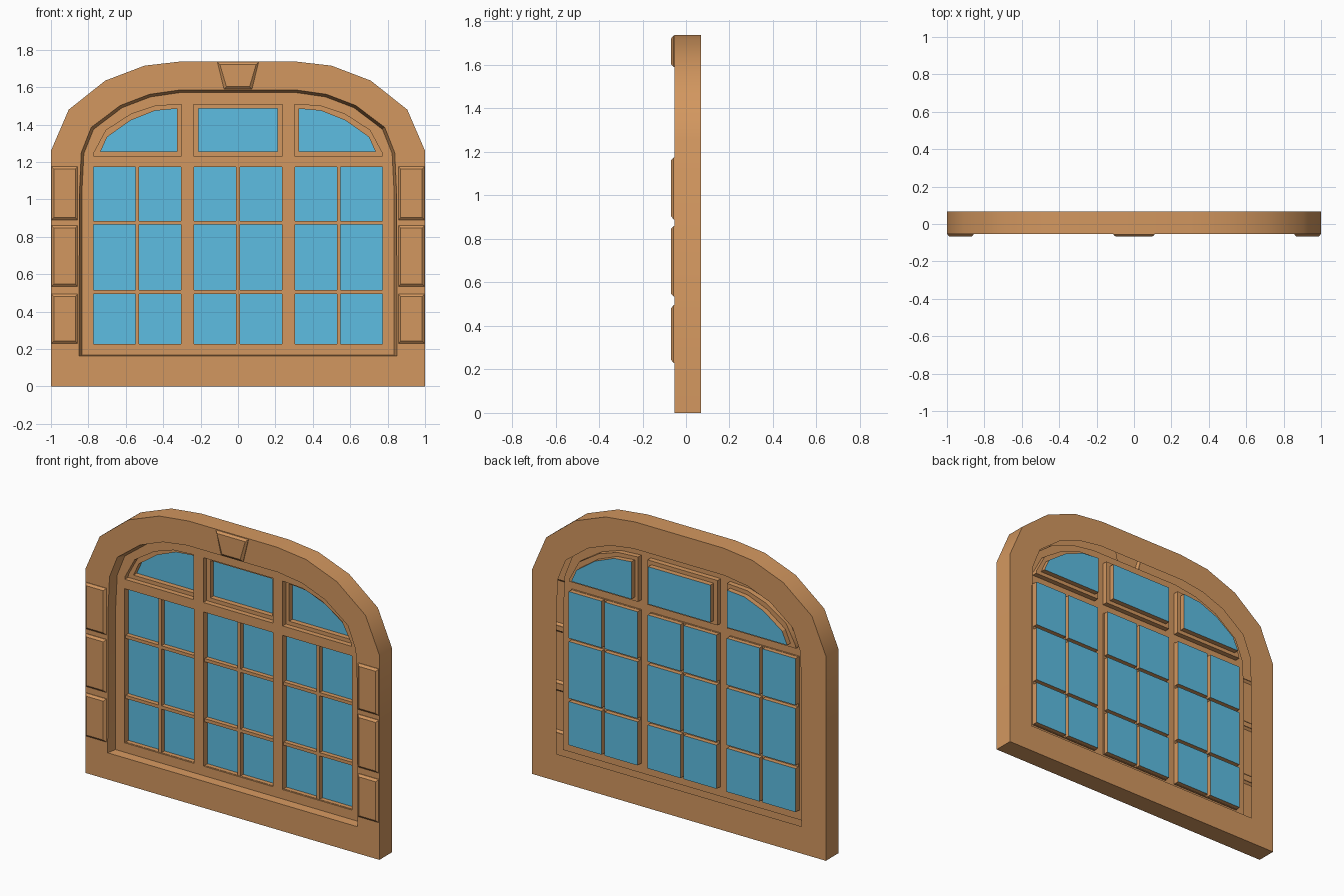
import bpy, bmesh, math

if "Cube" in bpy.data.objects:
    bpy.data.objects.remove(bpy.data.objects["Cube"], do_unlink=True)


def material(name, rgb):
    m = bpy.data.materials.new(name)
    m.use_nodes = True
    m.diffuse_color = (*rgb, 1)
    m.node_tree.nodes["Principled BSDF"].inputs["Base Color"].default_value = (*rgb, 1)
    return m


STONE = material("warm_tan", (0.65, 0.31, 0.115))
GLASS = material("sky_blue", (0.11, 0.51, 0.76))

# Depth levels, front to back
RAISED, FRONT, SHEET, BACK = -0.068, -0.053, 0.002, 0.068
LOWER_LEDGE, LOWER_PANE = 0.01, 0.038
UPPER_LEDGE, UPPER_PANE = 0.034, 0.066


def fill(bm, y, outline, holes=()):
    """Flat face at depth y, with optional holes."""
    edges = []
    for pts in (outline, *holes):
        vs = [bm.verts.new((x, y, z)) for x, z in pts]
        edges += [bm.edges.new((vs[i - 1], vs[i])) for i in range(len(vs))]
    bmesh.ops.triangle_fill(bm, edges=edges, use_beauty=True, normal=(0, -1, 0))


def band(bm, a, ya, b, yb):
    """Wall of quads joining outline a to outline b."""
    va = [bm.verts.new((x, ya, z)) for x, z in a]
    vb = [bm.verts.new((x, yb, z)) for x, z in b]
    for i in range(len(a)):
        bm.faces.new((va[i - 1], va[i], vb[i], vb[i - 1]))


def finish(bm, name, mat):
    bmesh.ops.remove_doubles(bm, verts=bm.verts[:], dist=0.0002)
    bmesh.ops.recalc_face_normals(bm, faces=bm.faces[:])
    # Front-facing sheets must look towards the front
    foremost = min(bm.faces, key=lambda f: f.calc_center_median().y - abs(f.normal.y))
    if foremost.normal.y > 0:
        bmesh.ops.reverse_faces(bm, faces=bm.faces[:])
    me = bpy.data.meshes.new(name)
    bm.to_mesh(me)
    bm.free()
    me.materials.append(mat)
    ob = bpy.data.objects.new(name, me)
    bpy.context.collection.objects.link(ob)
    bpy.ops.object.select_all(action='DESELECT')
    ob.select_set(True)
    bpy.context.view_layer.objects.active = ob
    bpy.ops.object.shade_smooth_by_angle(angle=math.radians(30))


def mirrored(half):
    """Close a right-hand half outline with its mirror image."""
    return half + [(-x, z) for x, z in reversed(half)]


def rect(x0, x1, z0, z1):
    return [(x0, z0), (x1, z0), (x1, z1), (x0, z1)]


def flip(pts):
    return [(-x, z) for x, z in pts]


def shrink(pts, d):
    """Move every corner towards the middle by d on both axes."""
    cx = sum(p[0] for p in pts) / len(pts)
    cz = sum(p[1] for p in pts) / len(pts)
    return [(x - math.copysign(d, x - cx), z - math.copysign(d, z - cz)) for x, z in pts]


# Outlines of the hollow side blocks and keystone
blocks = {"keystone": mirrored([(.075, 1.59), (.11, 1.735)])}
for i, (z0, z1) in enumerate([(.23, .495), (.535, .86), (.89, 1.175)]):
    block = rect(.857, .998, z0, z1)
    blocks[f"left_block_{i + 1}"] = block
    blocks[f"right_block_{i + 1}"] = flip(block)

# Arched stone surround: a hollow shell, open behind the window frame
outer = mirrored([(1, 0), (1, 1.26), (.905, 1.48), (.71, 1.635), (.5, 1.715), (.3, 1.738)])
opening = mirrored([(.85, .164), (.848, 1.03), (.838, 1.25), (.785, 1.385),
                    (.63, 1.502), (.473, 1.562), (.31, 1.585)])
reveal = mirrored([(.835, .167), (.835, 1.03), (.824, 1.245), (.772, 1.375),
                   (.62, 1.49), (.468, 1.548), (.31, 1.571)])
bm = bmesh.new()
fill(bm, FRONT, outer, [opening, *blocks.values()])
fill(bm, BACK, outer, [reveal])
band(bm, outer, FRONT, outer, BACK)
band(bm, opening, FRONT, reveal, SHEET)
finish(bm, "arched_surround", STONE)

# Raised blocks with chamfered edges
for name, outline in blocks.items():
    bm = bmesh.new()
    top = shrink(outline, .013)
    band(bm, outline, FRONT, outline, FRONT - 0.004)
    band(bm, outline, FRONT - 0.004, top, RAISED)
    fill(bm, RAISED, top)
    finish(bm, name, STONE)

# Lower lights: an outer recess with six glass openings inside it
lights = []
MUNTIN, EDGE = 0.01, 0.002
rows = [(.227, .505 - MUNTIN), (.505 + MUNTIN, .875 - MUNTIN), (.875 + MUNTIN, 1.172)]
for cx in (-.538, 0, .538):
    x0, x1 = cx - .236, cx + .236
    columns = [(x0 + EDGE, cx - MUNTIN), (cx + MUNTIN, x1 - EDGE)]
    panes = [rect(*c, *r) for c in columns for r in rows]
    lights.append((rect(x0, x1, .225, 1.174), panes, LOWER_LEDGE, LOWER_PANE))

# Upper lights: one rectangle and two arched corners
corner = [(.303, 1.232), (.772, 1.232), (.77, 1.25), (.705, 1.37),
          (.57, 1.457), (.44, 1.5), (.303, 1.508)]
corner_glass = [(.325, 1.255), (.735, 1.255), (.7, 1.333),
                (.575, 1.422), (.445, 1.474), (.325, 1.485)]
for outline, hole in ((rect(-.238, .238, 1.232, 1.508), rect(-.212, .212, 1.255, 1.485)),
                      (corner, corner_glass), (flip(corner), flip(corner_glass))):
    lights.append((outline, [hole], UPPER_LEDGE, UPPER_PANE))

# Frame sheet with stepped recesses, and the glass behind
frame, glass = bmesh.new(), bmesh.new()
fill(frame, SHEET, reveal, [light[0] for light in lights])
for outline, holes, ledge, pane in lights:
    band(frame, outline, SHEET, outline, ledge)
    fill(frame, ledge, outline, holes)
    for hole in holes:
        band(frame, hole, ledge, hole, pane)
        fill(glass, pane, hole)
finish(frame, "window_frame", STONE)
finish(glass, "glass_panes", GLASS)
